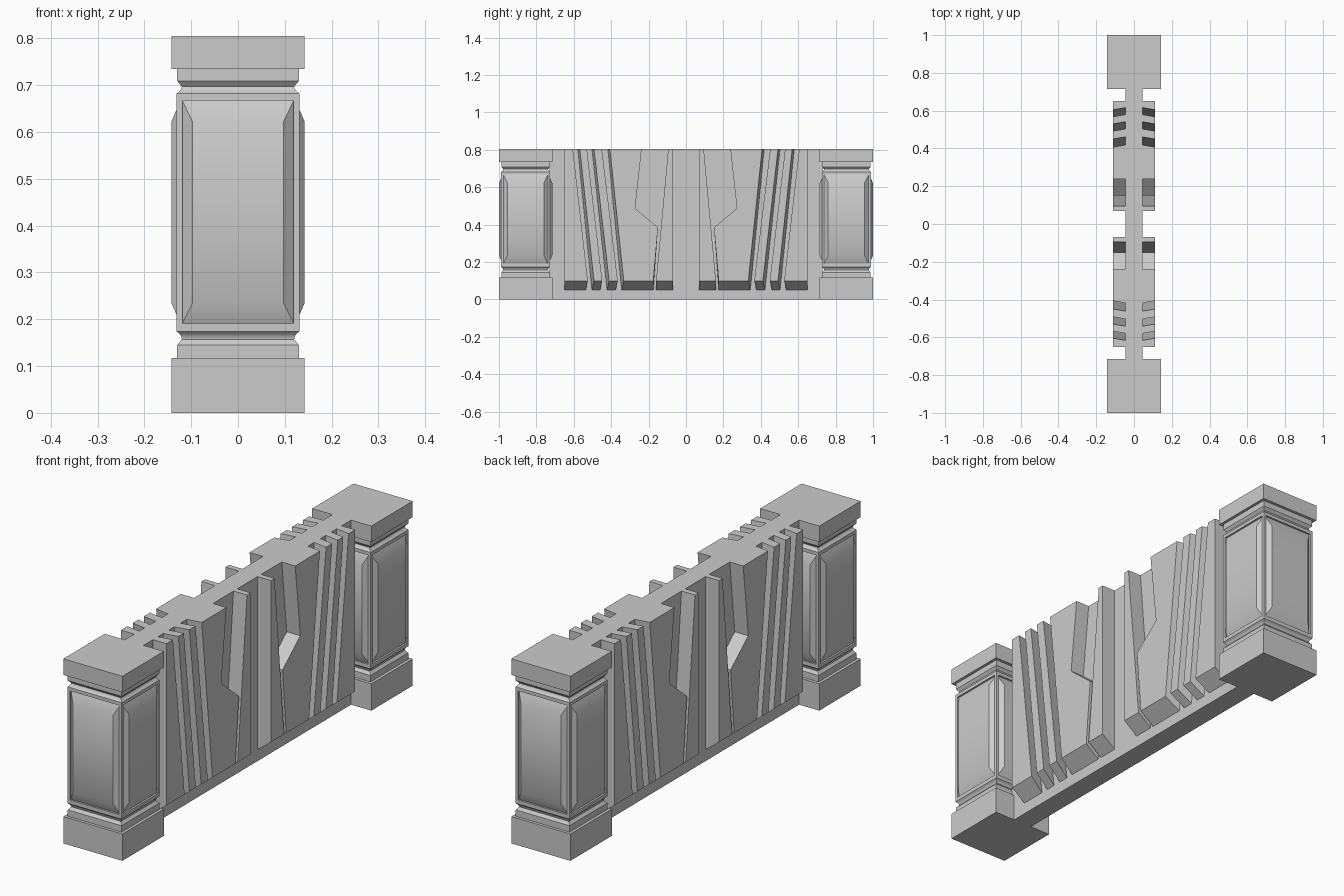
import bpy, bmesh, math
from mathutils import Vector

cube = bpy.data.objects.get("Cube")
if cube:
    bpy.data.objects.remove(cube, do_unlink=True)

stone = bpy.data.materials.new("grey stone")
stone.use_nodes = True
stone.diffuse_color = (0.6, 0.6, 0.6, 1)
stone.node_tree.nodes["Principled BSDF"].inputs["Base Color"].default_value = (0.6, 0.6, 0.6, 1)

TOP = 0.805
CORE, FACE = 0.045, 0.11      # half thickness of the core and of the relief


def finish(bm, name, smooth=False):
    bmesh.ops.recalc_face_normals(bm, faces=bm.faces)
    mesh = bpy.data.meshes.new(name)
    bm.to_mesh(mesh)
    bm.free()
    mesh.materials.append(stone)
    obj = bpy.data.objects.new(name, mesh)
    bpy.context.collection.objects.link(obj)
    if smooth:
        bpy.ops.object.select_all(action="DESELECT")
        obj.select_set(True)
        bpy.context.view_layer.objects.active = obj
        bpy.ops.object.shade_smooth_by_angle(angle=math.radians(35))
    return obj


def rect(bm, n, half, depth, low, high):
    """Upright rectangle at a distance along the normal n."""
    side = Vector((-n.y, n.x, 0))
    return [bm.verts.new(n * depth + side * s + Vector((0, 0, z)))
            for s, z in ((-half, low), (half, low), (half, high), (-half, high))]


def bridge(bm, a, b):
    for i in range(4):
        j = (i + 1) % 4
        bm.faces.new((a[i], a[j], b[j], b[i]))


# Square pillar: moulded profile with a framed raised panel on each side
BODY = 0.131
lower = [(0.1425, 0), (0.1425, 0.117), (0.13, 0.117), (0.13, 0.145),
         (0.12, 0.157), (0.121, 0.163), (0.125, 0.169), (BODY, 0.174)]
upper = [(BODY, 0.682), (0.125, 0.687), (0.121, 0.692), (0.12, 0.697),
         (0.13, 0.709), (0.13, 0.735), (0.1425, 0.735), (0.1425, TOP)]


def pillar(name, y):
    bm = bmesh.new()
    rings = [[bm.verts.new((sx * r, sy * r, z))
              for sx, sy in ((-1, -1), (1, -1), (1, 1), (-1, 1))]
             for r, z in lower + upper]
    bm.faces.new(rings[0])
    bm.faces.new(rings[-1])
    for k, (a, b) in enumerate(zip(rings, rings[1:])):
        if k != len(lower) - 1:
            bridge(bm, a, b)
    a, b = rings[len(lower) - 1], rings[len(lower)]
    for i, n in enumerate((Vector((0, -1, 0)), Vector((1, 0, 0)),
                           Vector((0, 1, 0)), Vector((-1, 0, 0)))):
        j = (i + 1) % 4
        steps = [[a[i], a[j], b[j], b[i]],
                 rect(bm, n, 0.119, BODY, 0.191, 0.667),
                 rect(bm, n, 0.119, 0.123, 0.191, 0.667),
                 rect(bm, n, 0.097, 0.1425, 0.235, 0.622)]
        for p, q in zip(steps, steps[1:]):
            bridge(bm, p, q)
        bm.faces.new(steps[-1])
    finish(bm, name, True).location.y = y


pillar("front_pillar", -0.8575)
pillar("back_pillar", 0.8575)

# Plain wall core between the pillars
bm = bmesh.new()
bmesh.ops.create_cube(bm, size=1)
for v in bm.verts:
    v.co = (v.co.x * 2 * CORE, v.co.y * 1.46, (v.co.z + 0.5) * TOP)
finish(bm, "wall_core")


# Relief slabs: (y, z, skew) outlines, undercut at the foot, z None marks the foot
def slab(name, outline, sx, sy):
    bm = bmesh.new()
    loops = []
    for x, foot, lean in ((FACE, 0.1, 0), (CORE - 0.005, 0.046, 0.012)):
        loops.append([bm.verts.new((sx * x, sy * (y + lean * skew), foot if z is None else z))
                      for y, z, skew in outline])
    outer, inner = loops
    bm.faces.new(outer)
    bm.faces.new(inner)
    for i in range(len(outer)):
        j = (i + 1) % len(outer)
        bm.faces.new((outer[i], outer[j], inner[j], inner[i]))
    finish(bm, name)


def strip(foot_in, foot_out, top_out, top_in, skew_in=1, skew_out=1):
    return [(foot_in, None, skew_in), (foot_out, None, skew_out),
            (top_out, TOP, skew_out), (top_in, TOP, skew_in)]


slabs = {
    "centre_bar": strip(0.07, 0.16, 0.095, 0.07, 0, 0),
    "notched_panel": strip(0.175, 0.333, 0.407, 0.237, 0, 1)
                     + [(0.272, 0.487, 0), (0.15, 0.385, 0)],
    "inner_slat": strip(0.365, 0.411, 0.492, 0.45),
    "outer_slat": strip(0.448, 0.492, 0.568, 0.53),
    "end_panel": strip(0.525, 0.65, 0.65, 0.605, 1, 0),
}
for part, outline in slabs.items():
    for sx, side in ((1, "left"), (-1, "right")):
        for sy, end in ((-1, "front"), (1, "back")):
            slab(f"{side}_{end}_{part}", outline, sx, sy)
